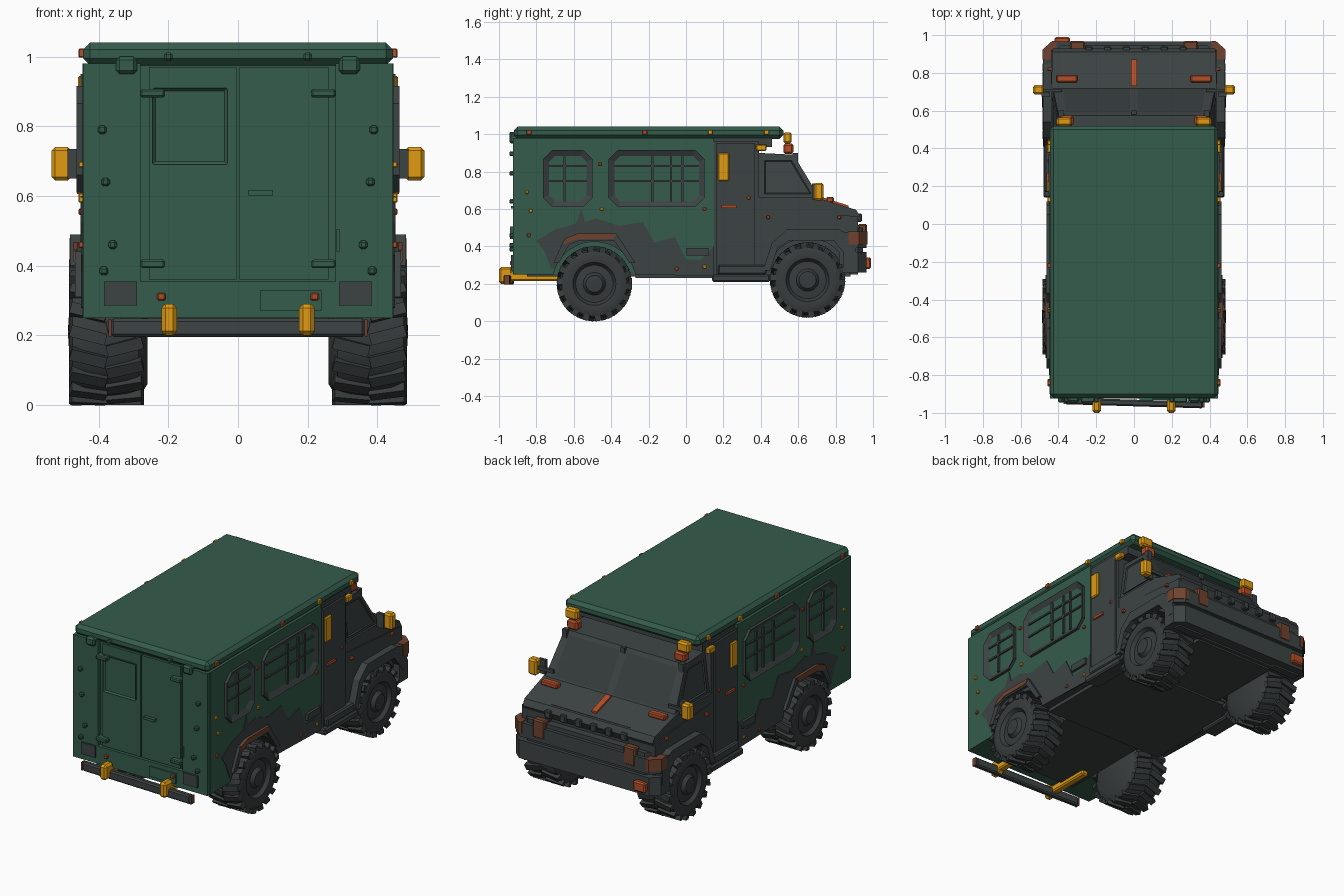
import bpy, bmesh, math
from mathutils import Matrix, Vector

if "Cube" in bpy.data.objects:
    bpy.data.objects.remove(bpy.data.objects["Cube"])


def material(name, rgb):
    m = bpy.data.materials.new(name)
    m.use_nodes = True
    m.diffuse_color = (*rgb, 1)
    node = next(n for n in m.node_tree.nodes if n.type == 'BSDF_PRINCIPLED')
    node.inputs["Base Color"].default_value = (*rgb, 1)
    node.inputs["Roughness"].default_value = 0.8
    return m


GREEN = material("army green", (0.034, 0.107, 0.072))
GREY = material("dark grey", (0.046, 0.056, 0.056))
BLACK = material("tyre grey", (0.038, 0.045, 0.045))
YELLOW = material("amber yellow", (0.75, 0.33, 0.006))
ORANGE = material("rust orange", (0.45, 0.075, 0.02))
BROWN = material("rust brown", (0.16, 0.055, 0.028))


def finish(name, bm, *mats):
    bmesh.ops.recalc_face_normals(bm, faces=bm.faces[:])
    me = bpy.data.meshes.new(name)
    bm.to_mesh(me)
    bm.free()
    for m in mats:
        me.materials.append(m)
    ob = bpy.data.objects.new(name, me)
    bpy.context.collection.objects.link(ob)
    return ob


def box(name, x, y, z, mat, bevel=0.0, spin=0.0):
    """Box between x, y and z ranges, with optional bevel and tilt in plan."""
    bm = bmesh.new()
    mid = Vector([sum(r) / 2 for r in (x, y, z)])
    size = [abs(r[1] - r[0]) for r in (x, y, z)]
    bmesh.ops.create_cube(bm, size=1, matrix=Matrix.Translation(mid) @ Matrix.Rotation(spin, 4, 'Z') @ Matrix.Diagonal((*size, 1)))
    if bevel:
        bmesh.ops.bevel(bm, geom=bm.edges[:], offset=bevel, segments=1, affect='EDGES')
    return finish(name, bm, mat)


def prism(name, pts, axis, a, b, mats, inset=None, rule=None, squeeze=None):
    """Extrude an outline along an axis from a to b; the end at b may be inset."""
    place = {'x': lambda p, t: (t, *p), 'y': lambda p, t: (p[0], t, p[1]), 'z': lambda p, t: (*p, t)}[axis]
    bm = bmesh.new()
    lo = [bm.verts.new(place(p, a)) for p in pts]
    hi = [bm.verts.new(place(p, b)) for p in pts]
    bm.faces.new(lo)
    cap = bm.faces.new(hi)
    for i in range(len(pts)):
        j = (i + 1) % len(pts)
        bm.faces.new((lo[i], lo[j], hi[j], hi[i]))
    bmesh.ops.recalc_face_normals(bm, faces=bm.faces[:])
    if inset:
        bmesh.ops.inset_region(bm, faces=[cap], thickness=inset[0], depth=0)
        bmesh.ops.translate(bm, verts=cap.verts[:], vec=cap.normal * inset[1])
    if squeeze:
        for v in bm.verts:
            v.co.x *= squeeze(v.co)
    if rule:
        for f in bm.faces:
            f.material_index = rule(f)
    return finish(name, bm, *mats)


def arc(cy, cz, r, a0, a1, n):
    angles = [math.radians(a0 + (a1 - a0) * i / n) for i in range(n + 1)]
    return [(cy + r * math.cos(t), cz + r * math.sin(t)) for t in angles]


def octagon(u0, u1, v0, v1, c):
    return [(u0 + c, v0), (u1 - c, v0), (u1, v0 + c), (u1, v1 - c), (u1 - c, v1), (u0 + c, v1), (u0, v1 - c), (u0, v0 + c)]


def wheel(name, s, cy, cz):
    """Turned tyre and hub with two staggered rows of lugs."""
    bm = bmesh.new()
    profile = [(.26, 0), (.26, .14), (.285, .18), (.32, .187), (.44, .187), (.475, .175), (.485, .15), (.48, .115), (.46, .1), (.465, .06), (.485, .045), (.488, 0)]
    vs = [bm.verts.new((s * x, 0, r)) for x, r in profile]
    es = [bm.edges.new(e) for e in zip(vs, vs[1:])]
    bmesh.ops.spin(bm, geom=vs + es, cent=(0, 0, 0), axis=(1, 0, 0), angle=math.tau, steps=36)
    bmesh.ops.remove_doubles(bm, verts=bm.verts[:], dist=0.0005)
    for i in range(36):
        row = i % 2
        turn = Matrix.Rotation(math.tau * i / 36, 4, 'X')
        shift = Matrix.Translation((s * (0.43 if row else 0.325), 0, 0.185))
        skew = Matrix.Rotation(s * (0.25 if row else -0.25), 4, 'Z')
        bmesh.ops.create_cube(bm, size=1, matrix=turn @ shift @ skew @ Matrix.Diagonal((0.105, 0.034, 0.03, 1)))
    bmesh.ops.translate(bm, verts=bm.verts[:], vec=(0, cy, cz))
    return finish(name, bm, BLACK)


REAR, FRONT = (-0.49, 0.2), (0.65, 0.22)

# Central hull, roof and underside
box("body_core", (-.26, .26), (-.9, .16), (.25, .98), GREEN)
box("floor", (-.4, .4), (-.27, .42), (.23, .27), GREY)
box("floor_pan", (-.26, .26), (-.85, .88), (.24, .26), GREY)
box("roof", (-.445, .445), (-.92, .52), (.975, 1.04), GREEN, .02)
box("roof_valance", (-.43, .43), (.14, .46), (.93, .98), GREY)
box("cab_core", (-.26, .26), (.15, .9), (.25, .6), GREY)
box("cab_rear", (-.44, .44), (.15, .39), (.6, .96), GREY)

# Bonnet and tapered windscreen section
prism("bonnet", [(.3, .52), (.91, .52), (.93, .56), (.91, .595), (.7, .66), (.3, .66)], 'x', -.44, .44, [GREY], squeeze=lambda c: 1 - max(0, c.y - .7) * .1)
taper = lambda c: 1 - max(0, c.z - .65) * .3
prism("cab_upper", [(.38, .65), (.72, .65), (.575, .89), (.38, .9)], 'x', -.43, .43, [GREY], squeeze=taper)
for s in (-1, 1):
    side = "left" if s > 0 else "right"
    # Windscreen pane lying along the sloping front
    bm = bmesh.new()
    slope = [(.022, .665, .711), (.375, .665, .711), (.36, .87, .587), (.022, .87, .587)]
    f = bm.faces.new([bm.verts.new((s * x, y + .004, z)) for x, z, y in slope])
    bmesh.ops.solidify(bm, geom=[f], thickness=.008)
    finish(side + "_windscreen", bm, BLACK)
    box(side + "_screen_pillar", (s * .37, s * .4), (.57, .6), (.85, .9), GREY)
    prism(side + "_cab_window", [(.42, .68), (.67, .68), (.565, .86), (.42, .86)], 'x', s * .40, s * .437, [GREY], inset=(.014, -.012), squeeze=taper)

    # Outer hull walls with wheel wells
    well = arc(*REAR, .225, 167, 13, 12)
    dark = lambda f: int(f.calc_center_median().z < .47 and abs(f.normal.x) < .5 and f.calc_center_median().y > -.8)
    prism(side + "_body_wall", [(-.9, .25)] + well + [(.15, .25), (.15, .98), (-.9, .98)], 'x', s * .26, s * .447, [GREEN, GREY], rule=dark)
    well = arc(*FRONT, .225, 172, 8, 12)
    prism(side + "_cab_wall", [(.15, .25)] + well + [(.92, .25), (.92, .56), (.15, .62)], 'x', s * .26, s * .44, [GREY])
    prism(side + "_door", [(.16, .25), (.37, .25), (.37, .95), (.16, .95)], 'x', s * .43, s * .452, [GREY])

    # Painted lower camouflage
    edge = [(.15, .24), (.15, .4), (.08, .33), (0, .33), (-.06, .45), (-.17, .42), (-.23, .53), (-.36, .51), (-.48, .55), (-.54, .53), (-.56, .6), (-.59, .52), (-.7, .49), (-.8, .43), (-.76, .38), (-.72, .28)]
    prism(side + "_camouflage", edge + arc(*REAR, .227, 160, 13, 12), 'x', s * .444, s * .451, [GREY])

    # Barred side windows
    for name, y0, y1, bars in (("rear", -.765, -.5, [-.65]), ("middle", -.415, .1, [-.18, -.08, -.02])):
        prism(f"{side}_{name}_window", octagon(y0, y1, .61, .915, .05), 'x', s * .44, s * .464, [GREY], inset=(.036, -.018))
        for y in bars:
            box(f"{side}_{name}_window_bar", (s * .44, s * .458), (y - .006, y + .006), (.64, .88), GREY)
        for z in (.75, .83):
            box(f"{side}_{name}_window_rail", (s * .44, s * .456), (y0 + .03, y1 - .03), (z - .005, z + .005), GREY)

    # Wheels, arches and steps
    wheel(side + "_rear_wheel", s, *REAR)
    wheel(side + "_front_wheel", s, *FRONT)
    outer = [(-.71, .31), (-.65, .44), (-.58, .465), (-.37, .465), (-.27, .31)]
    inner = [(-.3, .31), (-.385, .43), (-.57, .43), (-.625, .41), (-.68, .31)]
    prism(side + "_rear_arch", outer + inner, 'x', s * .44, s * .468, [GREY])
    prism(side + "_arch_rust", [(-.66, .41), (-.64, .445), (-.58, .468), (-.37, .468), (-.39, .44), (-.57, .44)], 'x', s * .46, s * .472, [BROWN])
    outer = [(.41, .27), (.46, .42), (.54, .49), (.82, .49), (.91, .44), (.91, .32)]
    prism(side + "_front_arch", outer + [(.88, .32), (.79, .43), (.55, .43), (.49, .39), (.45, .27)], 'x', s * .42, s * .482, [GREY])
    box(side + "_step", (s * .38, s * .48), (.14, .45), (.21, .25), GREY, .008)
    box(side + "_sill", (s * .4, s * .475), (.17, .43), (.25, .3), GREY, .008)
    box(side + "_latch", (s * .44, s * .462), (0, .12), (.35, .39), GREY)

    # Mirrors, lamps and side markers
    box(side + "_mirror_arm", (s * .38, s * .49), (.7, .715), (.68, .7), GREY)
    box(side + "_mirror_shell", (s * .478, s * .535), (.685, .735), (.645, .74), YELLOW, .01)
    box(side + "_mirror_face", (s * .445, s * .49), (.675, .695), (.65, .735), GREY)
    box(side + "_roof_beacon", (s * .33, s * .41), (.52, .565), (.95, 1.01), YELLOW, .01)
    box(side + "_beacon_base", (s * .32, s * .39), (.52, .575), (.895, .95), ORANGE, .01)
    box(side + "_bonnet_lamp", (s * .3, s * .41), (.75, .79), (.635, .665), ORANGE, .006)
    box(side + "_headlamp", (s * .26, s * .34), (.92, .968), (.41, .52), BROWN, .008)
    box(side + "_door_strap", (s * .445, s * .463), (.17, .23), (.75, .9), YELLOW, .006)
    box(side + "_cab_marker", (s * .43, s * .46), (.375, .43), (.91, .945), YELLOW, .005)
    box(side + "_door_handle", (s * .445, s * .462), (.19, .27), (.605, .62), ORANGE)
    for y, z, m in ((-.84, 1.01, ORANGE), (-.22, 1.01, ORANGE), (.13, 1.01, YELLOW), (.43, 1.01, YELLOW), (-.85, .69, YELLOW), (-.83, .59, YELLOW), (-.46, .84, ORANGE), (-.45, .6, YELLOW), (-.84, .46, ORANGE), (.1, .29, YELLOW), (.1, .6, ORANGE), (.44, .555, ORANGE), (.335, .66, ORANGE), (.82, .555, ORANGE), (-.05, .28, ORANGE)):
        r = .013 if z > 1 else .009
        box(side + "_marker", (s * .425, s * .458), (y - r, y + r), (z - r, z + r), m, .003)

    # Rear corners, hinges, lamps and tow arms
    box(side + "_rear_post", (s * .28, s * .445), (-.925, -.88), (.25, .98), GREEN)
    box(side + "_roof_bracket", (s * .29, s * .35), (-.945, -.9), (.95, 1.0), GREEN, .01)
    box(side + "_tail_lamp", (s * .29, s * .385), (-.935, -.9), (.285, .355), GREY)
    for z in (.405, .895):
        box(side + "_door_hinge", (s * .21, s * .28), (-.945, -.9), (z - .012, z + .012), GREEN, .005)
    for x, z in ((.39, .79), (.36, .46), (.385, .385), (.38, .64), (.2, 1.0)):
        box(side + "_bolt", (s * x - .012, s * x + .012), (-.945, -.9), (z - .012, z + .012), GREEN, .006)
    box(side + "_reflector", (s * .22 - .012, s * .22 + .012), (-.94, -.9), (.3, .322), ORANGE, .004)
    box(side + "_tow_arm", (s * .175, s * .22), (-.96, -.66), (.215, .265), YELLOW, .008)
    box(side + "_tow_hook", (s * .175, s * .22), (-1, -.925), (.2, .29), YELLOW, .012)

# Rear doors
box("rear_sill", (-.445, .445), (-.925, -.88), (.25, .355), GREEN)
box("right_rear_door", (-.255, -.004), (-.915, -.88), (.36, .97), GREEN)
box("left_rear_door", (.004, .26), (-.915, -.88), (.36, .97), GREEN)
prism("rear_window", octagon(-.245, -.03, .69, .91, .004), 'y', -.91, -.924, [GREEN], inset=(.012, -.012))
box("rear_handle", (.03, .1), (-.935, -.9), (.602, .617), GREEN)
box("rear_lever", (.283, .292), (-.94, -.9), (.44, .505), GREEN)
box("rear_plate", (.065, .24), (-.933, -.9), (.27, .33), GREEN)
box("rear_bar", (-.365, .365), (-.965, -.93), (.195, .248), GREY, .008, -.03)
for s in (-1, 1):
    box("rear_bar_tip", (s * .363, s * .372), (-.962 - s * .01, -.933 - s * .01), (.197, .246), BROWN)

# Front bumper, grille and trim
plan = [(-.48, .84), (.48, .84), (.48, .92), (.43, .965), (-.43, .965), (-.48, .92)]
prism("upper_bumper", plan, 'z', .39, .476, [GREY])
prism("lower_bumper", plan, 'z', .26, .37, [GREY])
prism("bumper_backing", [(x * .9, y - .02) for x, y in plan], 'z', .27, .5, [GREY])
for s in (-1, 1):
    corner = [(.41, .87), (.484, .87), (.484, .924), (.432, .97), (.41, .97)]
    prism("bumper_corner", [(s * x, y) for x, y in corner], 'z', .41, .48, [BROWN])
box("bumper_lamp", (-.42, -.34), (.95, .99), (.28, .34), ORANGE, .008)
for i in range(6):
    box("grille_tooth", (-.26 + i * .1, -.22 + i * .1), (.9, .94), (.53, .575), GREY, .005)
box("screen_divider", (-.012, .012), (.58, .60), (.86, .895), GREY)
prism("bonnet_strip", [(.73, .64), (.87, .597), (.87, .618), (.73, .662)], 'x', -.017, .017, [ORANGE])

# Smooth only the shallow edges
for ob in bpy.context.scene.objects:
    if ob.type == 'MESH' and "wheel" in ob.name:
        bpy.ops.object.select_all(action='DESELECT')
        ob.select_set(True)
        bpy.context.view_layer.objects.active = ob
        bpy.ops.object.shade_smooth_by_angle(angle=math.radians(35))
